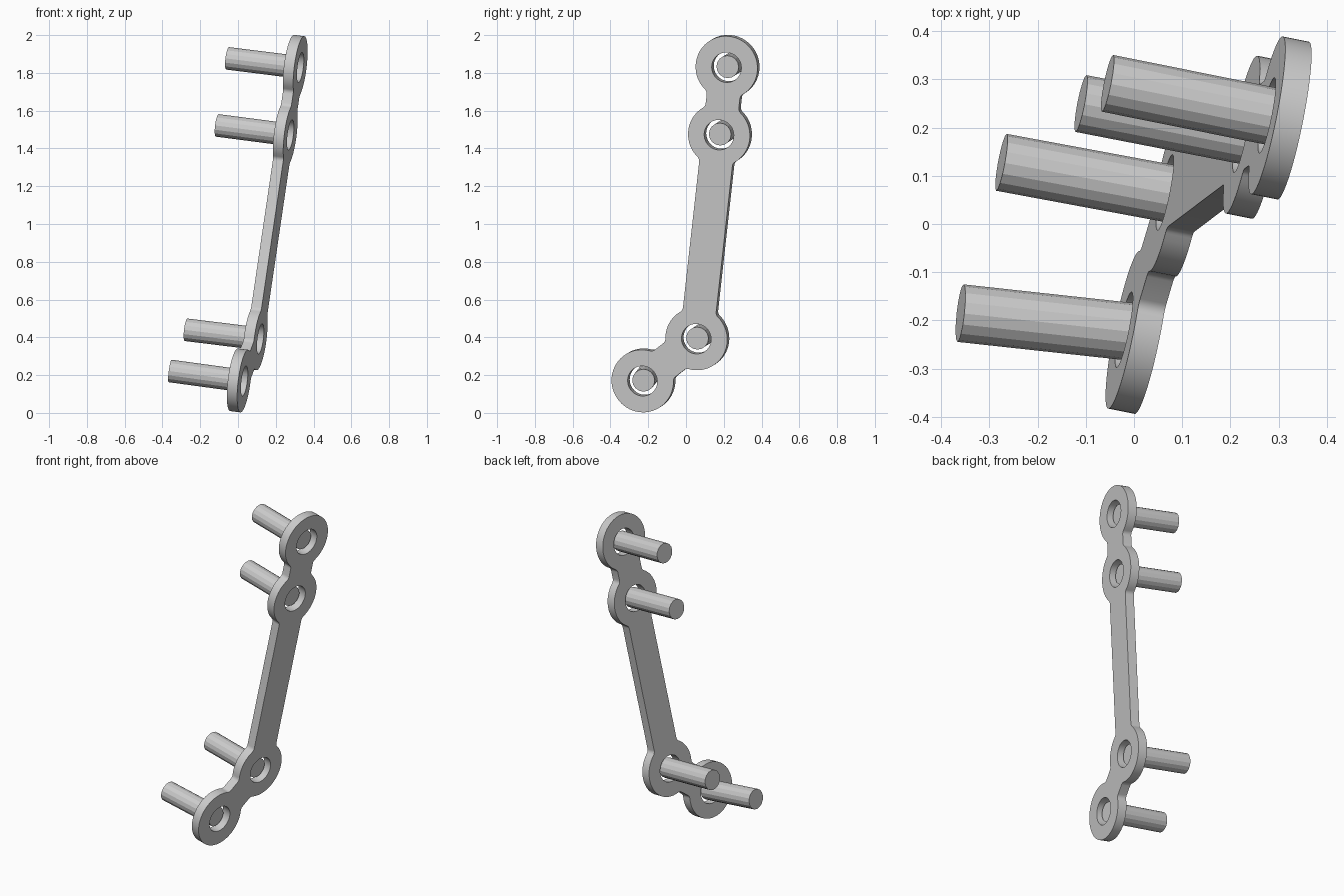
import bpy, bmesh, math
from mathutils import Vector, Matrix

cube = bpy.data.objects.get("Cube")
if cube:
    bpy.data.objects.remove(cube)

RING, HOLE, HALF_BAR, FILLET, THICK = 0.167, 0.08, 0.09, 0.03, 0.056
SCREW_R = 0.06

# Tilted plane of the plate: x = OFFSET + TY * y + TZ * z
OFFSET, TY, TZ = 0.03, 0.20, 0.125
ring_yz = [(0.22, 1.832), (0.18, 1.475), (0.06, 0.395), (-0.225, 0.172)]
screw_tips = [(-0.055, 0.292, 1.877), (-0.11, 0.25, 1.522),
              (-0.275, 0.128, 0.44), (-0.36, -0.185, 0.222)]
centres = [Vector((OFFSET + TY * y + TZ * z, y, z)) for y, z in ring_yz]

normal = Vector((1, -TY, -TZ)).normalized()
across = Vector((TY, 1, 0)).normalized()
up = normal.cross(across)
plane = Matrix((across, up, normal)).transposed().to_4x4()
plane.translation = centres[1]
flat = [(plane.inverted() @ c).to_2d() for c in centres]


def fillet(c, along, side):
    """Points from the ring edge round to the straight bar edge."""
    reach = math.sqrt((RING + FILLET) ** 2 - (HALF_BAR + FILLET) ** 2)
    mid = c + along * reach + side * (HALF_BAR + FILLET)
    start = (c - mid).normalized()
    return [mid + start.slerp(-side, i / 6) * FILLET for i in range(7)]


def arc(c, a, b):
    """Counter-clockwise ring points strictly between a and b."""
    a0 = math.atan2(a.y - c.y, a.x - c.x)
    sweep = (math.atan2(b.y - c.y, b.x - c.x) - a0) % math.tau
    n = max(2, round(sweep / math.radians(6)))
    return [c + Vector((math.cos(a0 + sweep * i / n), math.sin(a0 + sweep * i / n))) * RING
            for i in range(1, n)]


# Plate outline: walk along the chain of rings and back again
outline = []
walk = [0, 1, 2, 3, 2, 1]
for k, i in enumerate(walk):
    c = flat[i]
    d_in = (c - flat[walk[k - 1]]).normalized()
    d_out = (flat[walk[(k + 1) % len(walk)]] - c).normalized()
    arrive = fillet(c, -d_in, Vector((d_in.y, -d_in.x)))[::-1]
    leave = fillet(c, d_out, Vector((d_out.y, -d_out.x)))
    outline += arrive + arc(c, arrive[-1], leave[0]) + leave


def add_loop(curve, points):
    spline = curve.splines.new('POLY')
    spline.points.add(len(points) - 1)
    for p, co in zip(spline.points, points):
        p.co = (co.x, co.y, 0, 1)
    spline.use_cyclic_u = True


def finish(name, mesh, matrix):
    obj = bpy.data.objects.new(name, mesh)
    bpy.context.collection.objects.link(obj)
    obj.matrix_world = matrix
    return obj


# Plate: filled outline with four round holes
curve = bpy.data.curves.new("plate_profile", 'CURVE')
curve.dimensions = '2D'
curve.fill_mode = 'BOTH'
curve.extrude = THICK / 2
add_loop(curve, outline)
for c in flat:
    add_loop(curve, [c + Vector((math.cos(t), math.sin(t))) * HOLE
                     for t in (math.tau * i / 48 for i in range(48))])
profile = bpy.data.objects.new("plate_profile", curve)
bpy.context.collection.objects.link(profile)
mesh = bpy.data.meshes.new_from_object(profile.evaluated_get(bpy.context.evaluated_depsgraph_get()))
bpy.data.objects.remove(profile)
bm = bmesh.new()
bm.from_mesh(mesh)
bmesh.ops.remove_doubles(bm, verts=bm.verts, dist=0.0001)
bmesh.ops.recalc_face_normals(bm, faces=bm.faces)
bm.to_mesh(mesh)
bm.free()
plate = finish("plate", mesh, plane)
bpy.ops.object.select_all(action='DESELECT')
plate.select_set(True)
bpy.context.view_layer.objects.active = plate
bpy.ops.object.shade_smooth_by_angle(angle=math.radians(30))

# Screws: plain faceted pins starting inside each hole
for number, (head, tip) in enumerate(zip(centres, screw_tips), 1):
    axis = head - Vector(tip)
    bm = bmesh.new()
    bmesh.ops.create_cone(bm, cap_ends=True, segments=16, radius1=SCREW_R,
                          radius2=SCREW_R, depth=axis.length)
    mesh = bpy.data.meshes.new(f"screw_{number}")
    bm.to_mesh(mesh)
    bm.free()
    turn = axis.to_track_quat('Z', 'Y').to_matrix().to_4x4()
    finish(f"screw_{number}", mesh, Matrix.Translation((head + Vector(tip)) / 2) @ turn)
